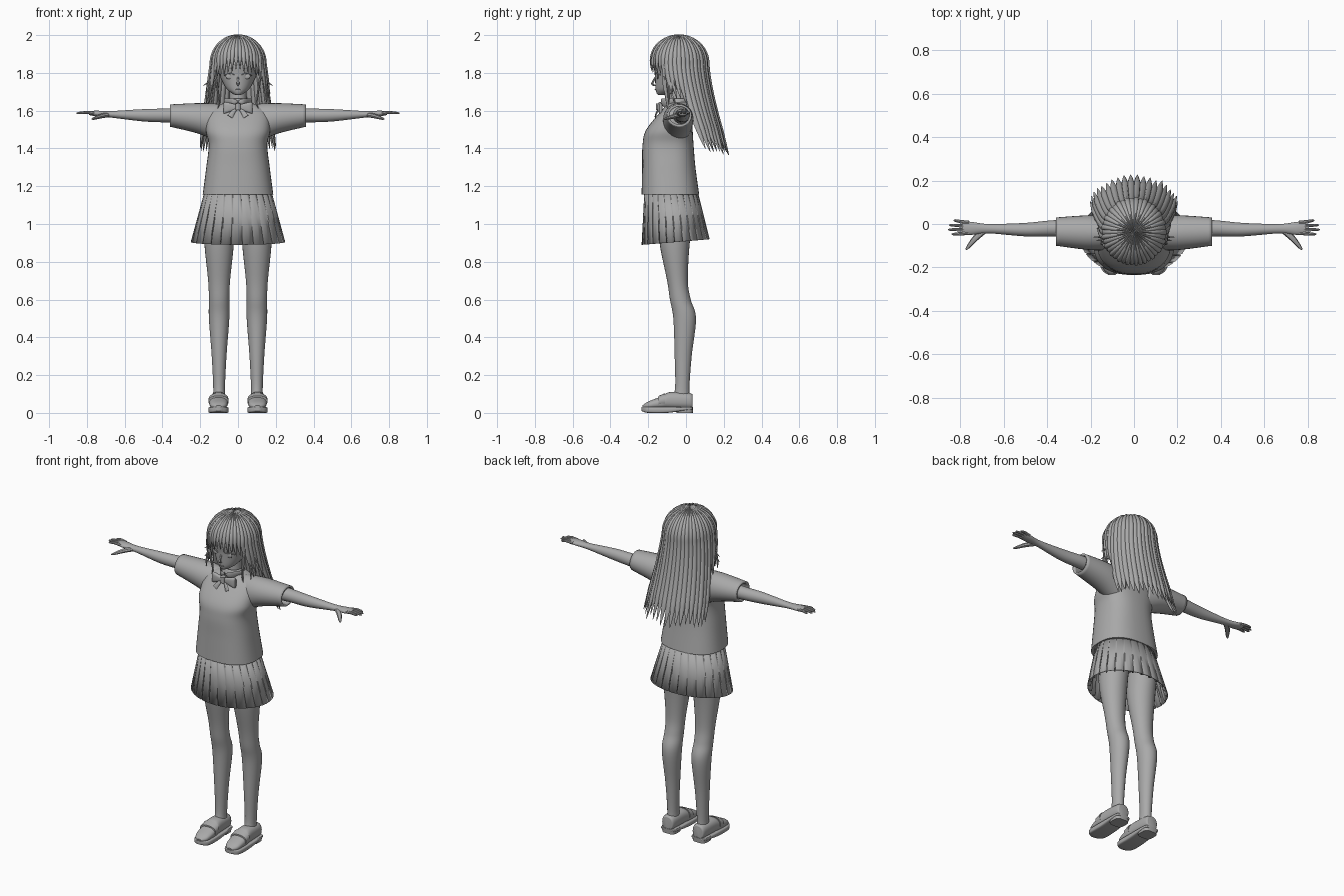
import bpy, bmesh, math, random
from mathutils import Vector

random.seed(4)
if "Cube" in bpy.data.objects:
    bpy.data.objects.remove(bpy.data.objects["Cube"])

GREY = (0.4, 0.4, 0.4, 1)
grey = bpy.data.materials.new("plain_grey")
grey.use_nodes = True
grey.diffuse_color = GREY
grey.node_tree.nodes["Principled BSDF"].inputs["Base Color"].default_value = GREY


def spline(rows, steps):
    """Catmull-Rom resampling of rows of numbers."""
    out = []
    last = len(rows) - 1
    for i in range(last):
        before, start, end, after = (rows[max(0, min(last, i + k))] for k in (-1, 0, 1, 2))
        for step in range(steps):
            t = step / steps
            out.append([q + t / 2 * (r - p + t * (2 * p - 5 * q + 4 * r - w + t * (3 * (q - r) + w - p)))
                        for p, q, r, w in zip(before, start, end, after)])
    return out + [list(rows[-1])]


def bridge(bm, rings, cap=True):
    """Skin a row of closed rings."""
    loops = [[bm.verts.new(point) for point in ring] for ring in rings]
    count = len(loops[0])
    for lower, upper in zip(loops, loops[1:]):
        for i in range(count):
            j = (i + 1) % count
            bm.faces.new((lower[i], lower[j], upper[j], upper[i]))
    if cap:
        bm.faces.new(loops[0])
        bm.faces.new(loops[-1])


def bulge(value, power):
    return math.copysign(abs(value) ** (2 / power), value)


def loft(bm, rows, axis="z", sides=28, power=2, steps=6, cap=True):
    """Rows hold a position on the axis and the bounds of the section there."""
    rings = []
    for t, u_low, u_high, v_low, v_high in spline(rows, steps):
        ring = []
        for i in range(sides):
            angle = math.tau * i / sides
            u = (u_low + u_high + (u_high - u_low) * bulge(math.cos(angle), power)) / 2
            v = (v_low + v_high + (v_high - v_low) * bulge(math.sin(angle), power)) / 2
            ring.append({"z": (u, v, t), "x": (t, u, v), "y": (u, t, v)}[axis])
        rings.append(ring)
    bridge(bm, rings, cap)


def strip(bm, points, widths, thicks, side, sides=8):
    """Tube along points with an oval section, wide along the side vector."""
    points, side = [Vector(point) for point in points], Vector(side).normalized()
    rings = []
    for i, point in enumerate(points):
        along = points[min(i + 1, len(points) - 1)] - points[max(i - 1, 0)]
        up = along.cross(side).normalized()
        angles = [math.tau * k / sides for k in range(sides)]
        rings.append([point + side * widths[i] * math.cos(a) + up * thicks[i] * math.sin(a) for a in angles])
    bridge(bm, rings)


def finish(bm, name, mirror=False, shell=0, angle=40):
    bmesh.ops.recalc_face_normals(bm, faces=bm.faces)
    mesh = bpy.data.meshes.new(name)
    bm.to_mesh(mesh)
    bm.free()
    mesh.materials.append(grey)
    obj = bpy.data.objects.new(name, mesh)
    bpy.context.collection.objects.link(obj)
    bpy.ops.object.select_all(action="DESELECT")
    obj.select_set(True)
    bpy.context.view_layer.objects.active = obj
    bpy.ops.object.shade_smooth_by_angle(angle=math.radians(angle))
    if mirror:
        obj.modifiers.new("mirror", "MIRROR")
    if shell:
        obj.modifiers.new("shell", "SOLIDIFY").thickness = shell


def part(name, rows, mirror=False, shell=0, **options):
    bm = bmesh.new()
    loft(bm, rows, **options)
    finish(bm, name, mirror, shell)


def ribbon(name, points, widths, thicks, side, mirror=False):
    bm = bmesh.new()
    strip(bm, spline(points, 3), [w for w, in spline([[w] for w in widths], 3)],
          [t for t, in spline([[t] for t in thicks], 3)], side)
    finish(bm, name, mirror)


def even(rows, middle=0):
    """Turn half widths about a middle x into bounds."""
    return [(t, middle - half, middle + half, low, high) for t, half, low, high in rows]


# Sweater body and open sleeves
part("sweater_body", even([
    (1.155, .187, -.235, .07), (1.3, .168, -.232, .05), (1.42, .155, -.23, .04),
    (1.5, .17, -.21, .035), (1.6, .155, -.13, .03), (1.645, .06, -.09, .01)]), sides=40, power=2.5)
part("sleeves", [
    (.08, -.12, .03, 1.42, 1.635), (.2, -.12, .04, 1.475, 1.64), (.36, -.1, .03, 1.515, 1.633)],
    mirror=True, shell=.012, axis="x", cap=False)

# Pleated skirt: each pleat is a flat panel with a fold tucked behind it
PLEATS = 26
bm = bmesh.new()
rings = []
for drop in (0, .5, 1):
    ring = []
    for k in range(PLEATS):
        for offset, radius in ((0, 1), (.45, 1), (.88, 1), (.8, 1 - .08 * drop)):
            angle = math.tau * (k + offset) / PLEATS
            x, y = radius * math.cos(angle), radius * math.sin(angle)
            ring.append((x * (.175 + .075 * drop), y * (.14 + .04 * drop) - .08 + .025 * drop,
                         1.18 - drop * (.275 - .015 * y)))
    rings.append(ring)
bridge(bm, rings, cap=False)
finish(bm, "pleated_skirt", shell=.004, angle=25)

# Legs
part("hips", even([(1.03, .13, -.17, .03), (1.1, .16, -.2, .04), (1.2, .15, -.2, .03)]))
part("legs", even([
    (1.08, .08, -.15, .05), (.9, .078, -.14, .02), (.7, .058, -.1, .01), (.6, .054, -.085, .025),
    (.5, .054, -.067, .053), (.3, .039, -.06, .03), (.13, .031, -.058, .018), (.06, .035, -.08, .025)],
    middle=.1), mirror=True)

# Loafers: upper, strap, sole and heel
part("shoe_uppers", even([
    (.035, .025, .02, .09), (.02, .04, .02, .105), (-.085, .047, .02, .11),
    (-.13, .05, .02, .088), (-.2, .042, .02, .06), (-.23, .015, .02, .04)], middle=.103),
    mirror=True, axis="y", power=2.4)
part("shoe_straps", even([(-.145, .053, .03, .09), (-.11, .053, .03, .105)], middle=.103),
     mirror=True, axis="y", power=2.4, steps=1)
part("shoe_soles", even([
    (.036, .03, .016, .032), (.02, .047, .016, .032), (-.1, .053, 0, .032),
    (-.2, .05, 0, .032), (-.235, .015, .01, .032)], middle=.103),
    mirror=True, axis="y", power=5)
part("shoe_heels", even([(0, .044, -.05, .036), (.03, .048, -.055, .038)], middle=.103),
     mirror=True, power=3.5, steps=1)

# Arms and hands
part("arms", [
    (.2, -.07, .02, 1.53, 1.62), (.36, -.058, .018, 1.537, 1.612), (.5, -.057, .005, 1.543, 1.608),
    (.67, -.043, 0, 1.563, 1.598), (.75, -.05, .01, 1.57, 1.6), (.79, -.045, .01, 1.577, 1.597)],
    mirror=True, axis="x")
bm = bmesh.new()
for finger, tip in enumerate((.832, .852, .856, .84)):
    base, end = .006 - .016 * finger, .016 - .021 * finger
    points = [(.76, base, 1.587), (.8, (base + end) / 2, 1.591), (tip - .008, end, 1.587), (tip, end, 1.586)]
    taper = [.009, .008, .006, .002]
    strip(bm, points, taper, taper, (0, 1, 0))
finish(bm, "fingers", mirror=True)
ribbon("thumbs", [(.69, -.03, 1.578), (.73, -.065, 1.57), (.765, -.107, 1.558), (.775, -.118, 1.556)],
       [.015, .014, .008, .002], [.013, .012, .007, .002], (1, 1, 0), mirror=True)

# Neck and head
part("neck", even([(1.58, .06, -.1, .02), (1.63, .047, -.09, .01), (1.74, .045, -.085, .01)]))
part("head", even([
    (1.682, .01, -.145, -.115), (1.692, .032, -.155, -.075), (1.72, .064, -.161, -.02),
    (1.79, .1, -.165, .07), (1.85, .117, -.17, .085), (1.92, .1, -.14, .07), (1.97, .05, -.09, .01)]))
ribbon("nose", [(0, -.156, 1.785), (0, -.179, 1.743), (0, -.162, 1.733)],
       [.004, .007, .004], [.004, .006, .003], (1, 0, 0))
ribbon("mouth", [(-.018, -.159, 1.713), (0, -.163, 1.711), (.018, -.159, 1.713)],
       [.001, .003, .001], [.001, .003, .001], (0, 0, 1))
bm = bmesh.new()
bmesh.ops.create_uvsphere(bm, u_segments=16, v_segments=10, radius=1)
bmesh.ops.scale(bm, vec=(.02, .005, .015), verts=bm.verts)
bmesh.ops.translate(bm, vec=(.046, -.15, 1.782), verts=bm.verts)
finish(bm, "eyes", mirror=True)
for name, z, radius in (("lashes", 1.796, .004), ("brows", 1.824, .002)):
    taper = [radius / 2, radius, radius / 2]
    ribbon(name, [(.02, -.165, z - .006), (.045, -.158, z + .003), (.074, -.135, z - .01)],
           taper, taper, (0, 0, 1), mirror=True)

# Shirt collar and bow
part("collar_band", even([(1.62, .07, -.115, .025), (1.665, .056, -.097, .014)]), shell=.006, cap=False)
ribbon("collar_flaps", [(.004, -.122, 1.648), (.03, -.12, 1.64), (.07, -.06, 1.652)],
       [.006, .026, .012], [.005, .005, .005], (0, -.3, 1), mirror=True)
part("bow_wings", [
    (0, -.15, -.13, 1.61, 1.63), (.06, -.15, -.125, 1.588, 1.645), (.078, -.14, -.127, 1.584, 1.642)],
    mirror=True, axis="x", power=3)
part("bow_knot", even([(1.603, .013, -.158, -.125), (1.638, .013, -.158, -.125)]), power=3)
ribbon("bow_tails", [(.008, -.143, 1.612), (.028, -.155, 1.59), (.042, -.163, 1.568)],
       [.006, .012, .015], [.004, .004, .003], (.8, 0, .5), mirror=True)


# Hair envelope as (height, half width, half depth, centre): a skull dome, then a widening fall
def dome(angle):
    return 1.85 + .142 * math.cos(angle), .14 * math.sin(angle), .15 * math.sin(angle), -.037


def fall(amount):
    return 1.85 - .5 * amount, .14 + .07 * amount, .15 - .02 * amount ** 2, -.037 + .14 * amount ** 1.5


DOME = [dome(math.pi / 2 * (i + .1) / 16) for i in range(16)]
HAIR = DOME + [fall(i / 32) for i in range(33)]


def tip_height(degrees):
    """Long at the back, shorter beside the face, a fringe at the front."""
    if degrees < 88:
        return 1.34 + .0004 * degrees + random.uniform(0, .035)
    if degrees < 122:
        return 1.62 + random.uniform(0, .04)
    return 1.745 + .001 * (degrees - 122) + random.uniform(0, .025)


LOCKS = 42
bm = bmesh.new()
for k in range(LOCKS):
    angle = math.tau * (k + .5) / LOCKS - math.pi
    s, c = math.sin(angle), math.cos(angle)
    lowest = tip_height(abs(math.degrees(angle)))
    rows = [row for row in HAIR if row[0] >= lowest]
    points = [(width * s, centre + depth * c, z) for z, width, depth, centre in rows]
    taper = [max(.06, min(1, (len(rows) - 1 - i) / 8) ** .7) for i in range(len(rows))]
    widths = [(row[1] + row[2]) * math.pi / LOCKS * .68 * t for row, t in zip(rows, taper)]
    thicks = [(.008 + .004 * (k % 2)) * t for t in taper]
    strip(bm, points, widths, thicks, (c, -s, 0))
finish(bm, "hair_locks", angle=60)
part("hair_cap", even([(z, width * .98, centre - depth * .96, centre + depth * .98)
                       for z, width, depth, centre in DOME]), steps=1, sides=40)

# Loose hair beside the face
for name, z, reach, y in (("upper", 1.74, .187, -.06), ("middle", 1.7, .175, -.075), ("lower", 1.65, .15, -.09)):
    taper = [.006, .006, .005, .001]
    ribbon(name + "_hair_flicks", [(.135, y, z + .11), (.145, y, z + .06), (.15, y, z + .02), (reach, y, z - .01)],
           taper, taper, (0, 1, 0), mirror=True)
ribbon("side_strands", [(.125, -.1, 1.86), (.118, -.115, 1.78), (.1, -.1, 1.65), (.108, -.1, 1.61)],
       [.012, .013, .007, .001], [.006, .007, .004, .001], (0, 1, 0), mirror=True)
